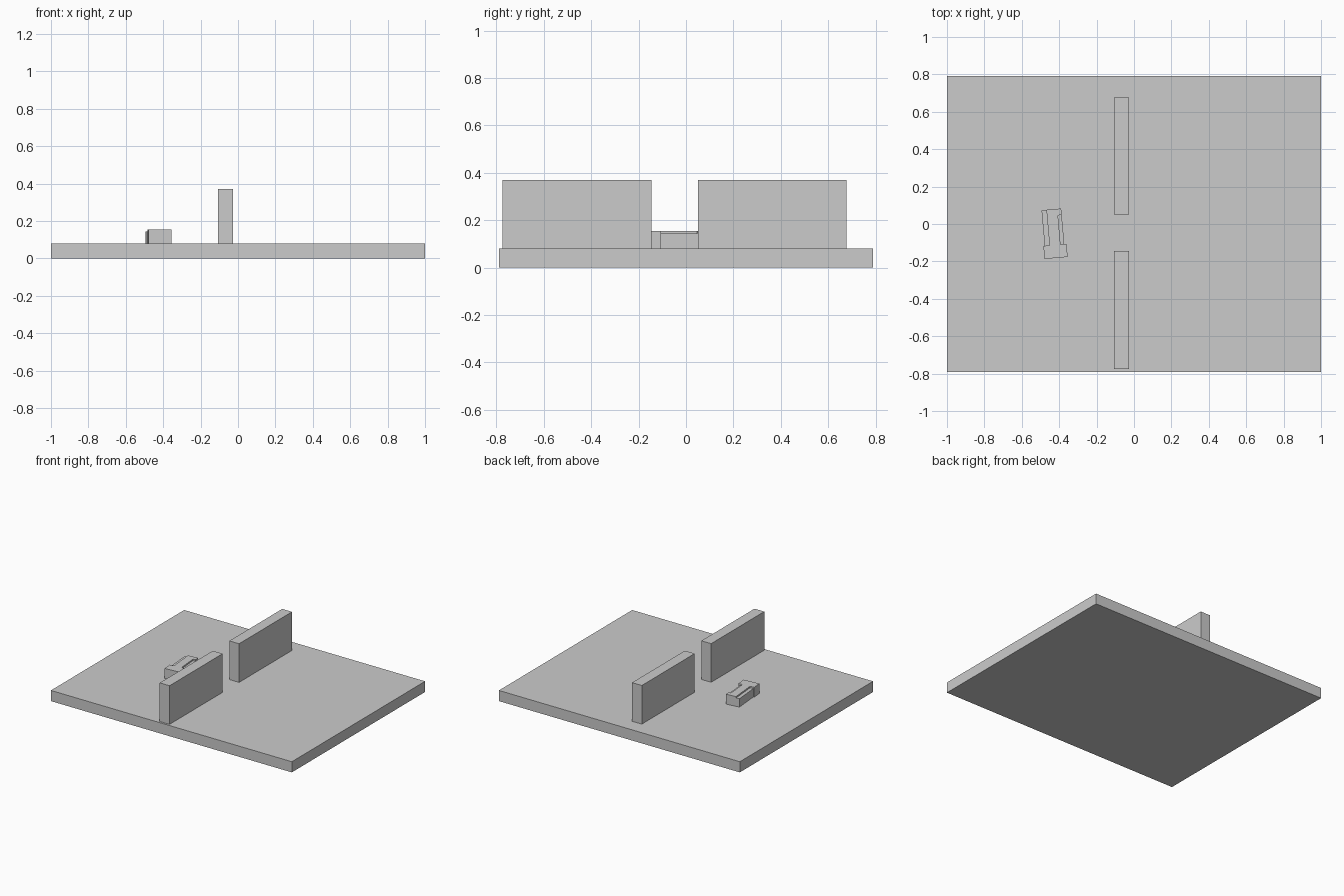
import bpy
from math import radians
from mathutils import Matrix

cube = bpy.data.objects.get("Cube")
if cube:
    bpy.data.objects.remove(cube, do_unlink=True)

grey = bpy.data.materials.new("plain grey")
grey.use_nodes = True
colour = (0.6, 0.6, 0.6, 1)
grey.diffuse_color = colour
grey.node_tree.nodes["Principled BSDF"].inputs["Base Color"].default_value = colour

FLOOR = 0.08


def prism(name, outline, z0, z1, place=Matrix()):
    """Extrude a counter-clockwise outline from z0 to z1."""
    n = len(outline)
    verts = [(x, y, z) for z in (z0, z1) for x, y in outline]
    faces = [tuple(reversed(range(n))), tuple(range(n, 2 * n))]
    faces += [(i, (i + 1) % n, n + (i + 1) % n, n + i) for i in range(n)]
    mesh = bpy.data.meshes.new(name)
    mesh.from_pydata(verts, [], faces)
    mesh.transform(place)
    mesh.materials.append(grey)
    obj = bpy.data.objects.new(name, mesh)
    bpy.context.collection.objects.link(obj)
    return obj


def rect(x0, x1, y0, y1):
    return [(x0, y0), (x1, y0), (x1, y1), (x0, y1)]


# Ground slab and the two walls with a gap between them
prism("ground_slab", rect(-1, 1, -0.79, 0.79), 0, FLOOR)
for name, y0, y1 in (("front_wall", -0.775, -0.145), ("back_wall", 0.05, 0.677)):
    prism(name, rect(-0.107, -0.026, y0, y1), FLOOR, 0.37)

# Small stepped block, turned slightly: low ledges around a raised core
turn = Matrix.Translation((-0.428, -0.052, 0)) @ Matrix.Rotation(radians(5), 4, "Z")
prism("block_ledges", rect(-0.055, 0.05, -0.066, 0.129), FLOOR, 0.143, turn)
core = [(-0.062, -0.13), (0.062, -0.13), (0.062, -0.06), (0.03, -0.06),
        (0.03, 0.096), (0.05, 0.096), (0.05, 0.131), (-0.029, 0.131),
        (-0.029, -0.06), (-0.062, -0.06)]
prism("block_core", core, FLOOR, 0.154, turn)
